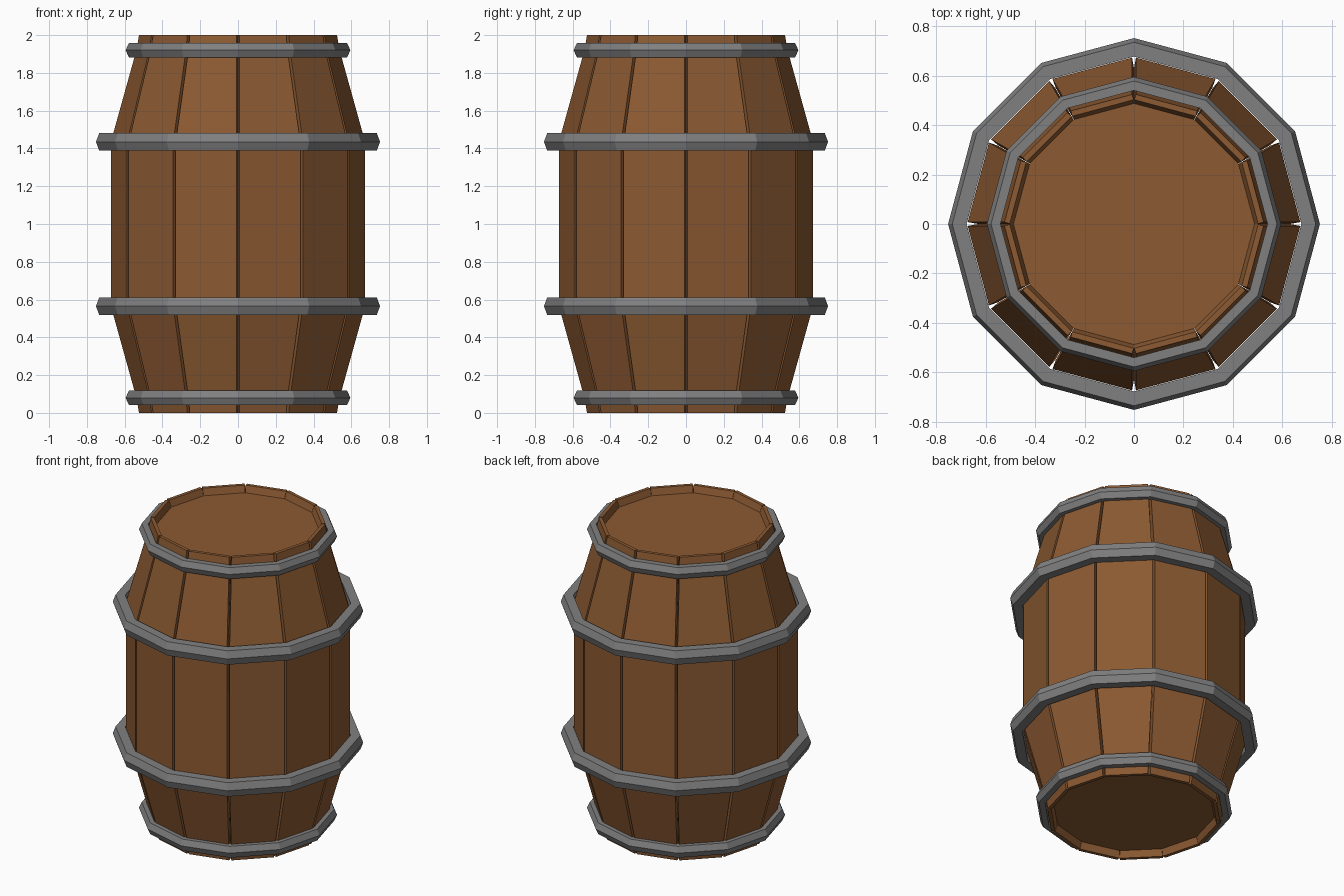
import bpy, bmesh
from math import cos, sin, pi
from mathutils import Vector

cube = bpy.data.objects.get("Cube")
if cube:
    bpy.data.objects.remove(cube)

SIDES = 12
STEP = 2 * pi / SIDES


def material(name, color):
    mat = bpy.data.materials.new(name)
    mat.use_nodes = True
    mat.diffuse_color = color
    mat.node_tree.nodes["Principled BSDF"].inputs["Base Color"].default_value = color
    return mat


wood = material("oak_brown", (0.262, 0.102, 0.032, 1))
iron = material("iron_grey", (0.216, 0.216, 0.216, 1))


def finish(bm, name, mat):
    bmesh.ops.recalc_face_normals(bm, faces=bm.faces)
    mesh = bpy.data.meshes.new(name)
    bm.to_mesh(mesh)
    bm.free()
    mesh.materials.append(mat)
    obj = bpy.data.objects.new(name, mesh)
    bpy.context.collection.objects.link(obj)
    return obj


def ring_point(r, z, i):
    return Vector((r * cos(i * STEP), r * sin(i * STEP), z))


def bridge(bm, a, b):
    """Join two matching closed loops with quads."""
    n = len(a)
    for j in range(n):
        bm.faces.new((a[j], a[(j + 1) % n], b[(j + 1) % n], b[j]))


# Stave profile as (radius, height, half gap): outside upwards, then inside down
OPEN, SHUT = 0.008, 0.001
half = [(0.675, 1.435, OPEN), (0.54, 1.92, OPEN), (0.526, 2.0, OPEN),
        (0.503, 2.0, SHUT), (0.485, 1.95, SHUT), (0.635, 1.42, SHUT)]
profile = half + [(r, 2 - z, g) for r, z, g in reversed(half)]


def stave(i):
    bm = bmesh.new()
    along = (ring_point(1, 0, i + 1) - ring_point(1, 0, i)).normalized()
    first = [bm.verts.new(ring_point(r, z, i) + along * g) for r, z, g in profile]
    last = [bm.verts.new(ring_point(r, z, i + 1) - along * g) for r, z, g in profile]
    bridge(bm, first, last)
    bm.faces.new(first)
    bm.faces.new(last)
    finish(bm, f"stave_{i + 1}", wood)


for i in range(SIDES):
    stave(i)


# Recessed heads at both ends
def head(name, z):
    bm = bmesh.new()
    loops = [[bm.verts.new(ring_point(0.488, z + s, i)) for i in range(SIDES)]
             for s in (-0.01, 0.01)]
    bridge(bm, *loops)
    for loop in loops:
        bm.faces.new(loop)
    finish(bm, name, wood)


head("top_head", 1.947)
head("bottom_head", 0.053)


# Metal hoops with a ridge around the outside
def hoop(name, z, inner, outer, height):
    h = height / 2
    section = [(inner, z - h), (outer - 0.017, z - h), (outer, z),
               (outer - 0.017, z + h), (inner, z + h)]
    bm = bmesh.new()
    loops = [[bm.verts.new(ring_point(r, y, i)) for r, y in section]
             for i in range(SIDES)]
    for i in range(SIDES):
        bridge(bm, loops[i], loops[(i + 1) % SIDES])
    finish(bm, name, iron)


for label, side in (("upper", 1), ("lower", -1)):
    hoop(f"{label}_end_hoop", 1 + side * 0.92, 0.54, 0.595, 0.075)
    hoop(f"{label}_middle_hoop", 1 + side * 0.435, 0.677, 0.752, 0.092)
